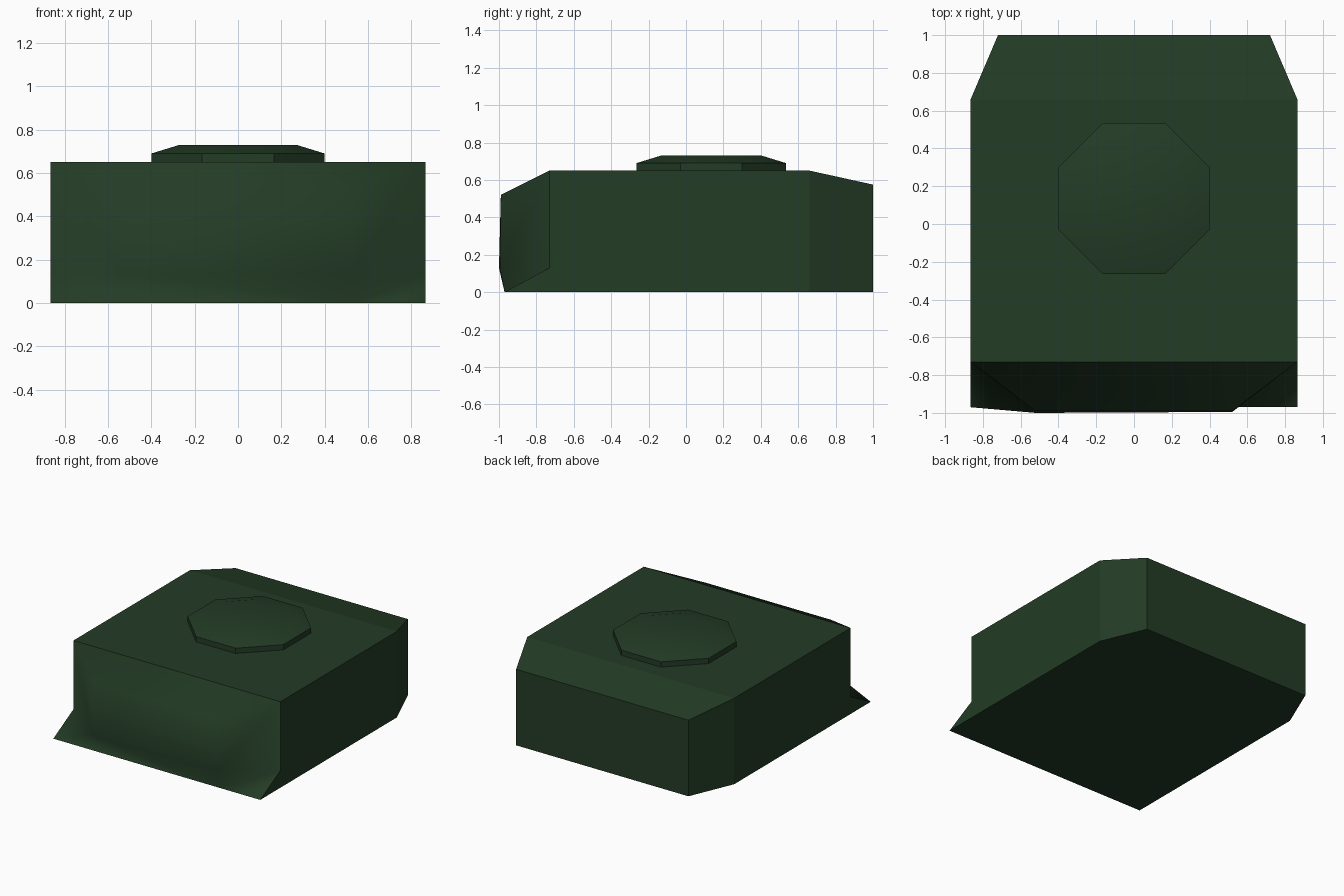
import bpy, bmesh
from math import cos, pi, radians

if "Cube" in bpy.data.objects:
    bpy.data.objects.remove(bpy.data.objects["Cube"])

green = bpy.data.materials.new("dark_green")
green.diffuse_color = (0.017, 0.045, 0.019, 1)
green.use_nodes = True
green.node_tree.nodes["Principled BSDF"].inputs["Base Color"].default_value = green.diffuse_color


def finish(bm, name):
    bmesh.ops.recalc_face_normals(bm, faces=bm.faces[:])
    mesh = bpy.data.meshes.new(name)
    bm.to_mesh(mesh)
    bm.free()
    mesh.materials.append(green)
    obj = bpy.data.objects.new(name, mesh)
    bpy.context.collection.objects.link(obj)
    return obj


# Armoured body: one half's corner points, mirrored across x
half = {
    "top": (0.865, -0.73, 0.65), "notch": (0.865, -0.73, 0.13),
    "toe": (0.865, -0.97, 0), "nose_hi": (0.52, -0.99, 0.52),
    "nose_lo": (0.52, -0.995, 0.13),
    "side_lo": (0.865, 0.66, 0), "side_hi": (0.865, 0.66, 0.65),
    "rear_lo": (0.72, 1, 0), "rear_hi": (0.72, 1, 0.575),
}
bm = bmesh.new()
R, L = ({k: bm.verts.new((s * x, y, z)) for k, (x, y, z) in half.items()}
        for s in (1, -1))
L["nose_lo"].co.y = -1.0
mid = bm.verts.new((0.53, -0.97, 0))
front = []

# Faces repeated on both sides
for p in (R, L):
    for names in ("top notch toe side_lo side_hi",
                  "side_lo rear_lo rear_hi side_hi"):
        bm.faces.new([p[n] for n in names.split()])
    front.append(bm.faces.new([p[n] for n in "top nose_hi nose_lo notch".split()]))

# Faces spanning the width
for a, b in (("top", "side_hi"), ("side_hi", "rear_hi"), ("rear_hi", "rear_lo")):
    bm.faces.new((L[a], R[a], R[b], L[b]))
bm.faces.new((L["toe"], mid, R["toe"], R["side_lo"], R["rear_lo"],
              L["rear_lo"], L["side_lo"]))

# Bulged front, smooth-shaded
for a, b in (("top", "nose_hi"), ("nose_hi", "nose_lo")):
    front.append(bm.faces.new((L[a], R[a], R[b], L[b])))
front += [bm.faces.new(v) for v in (
    (L["nose_lo"], R["nose_lo"], mid, L["toe"]),
    (R["notch"], R["nose_lo"], mid),
    (R["notch"], mid, R["toe"]),
    (L["notch"], L["nose_lo"], L["toe"]))]
for f in front:
    f.smooth = True
for e in bm.edges:
    e.smooth = all(f in front for f in e.link_faces)
finish(bm, "turret_body")

# Octagonal roof hatch: upright rim and gently sloped lid
bm = bmesh.new()
ring = lambda r, z: [bm.verts.new((sx * r / cos(pi / 8), 0.135 + sy * r / cos(pi / 8), z))
                     for sx, sy in ((cos(pi / 8 + i * pi / 4), cos(pi / 8 + i * pi / 4 - pi / 2))
                                    for i in range(8))]
rings = [ring(0.4, 0.65), ring(0.4, 0.69), ring(0.27, 0.73)]
for lo, hi in zip(rings, rings[1:]):
    for i in range(8):
        j = (i + 1) % 8
        bm.faces.new((lo[i], lo[j], hi[j], hi[i]))
bm.faces.new(rings[-1])
bm.faces.new(rings[0])
hatch = finish(bm, "roof_hatch")
bpy.context.view_layer.objects.active = hatch
hatch.select_set(True)
bpy.ops.object.shade_smooth_by_angle(angle=radians(30))
